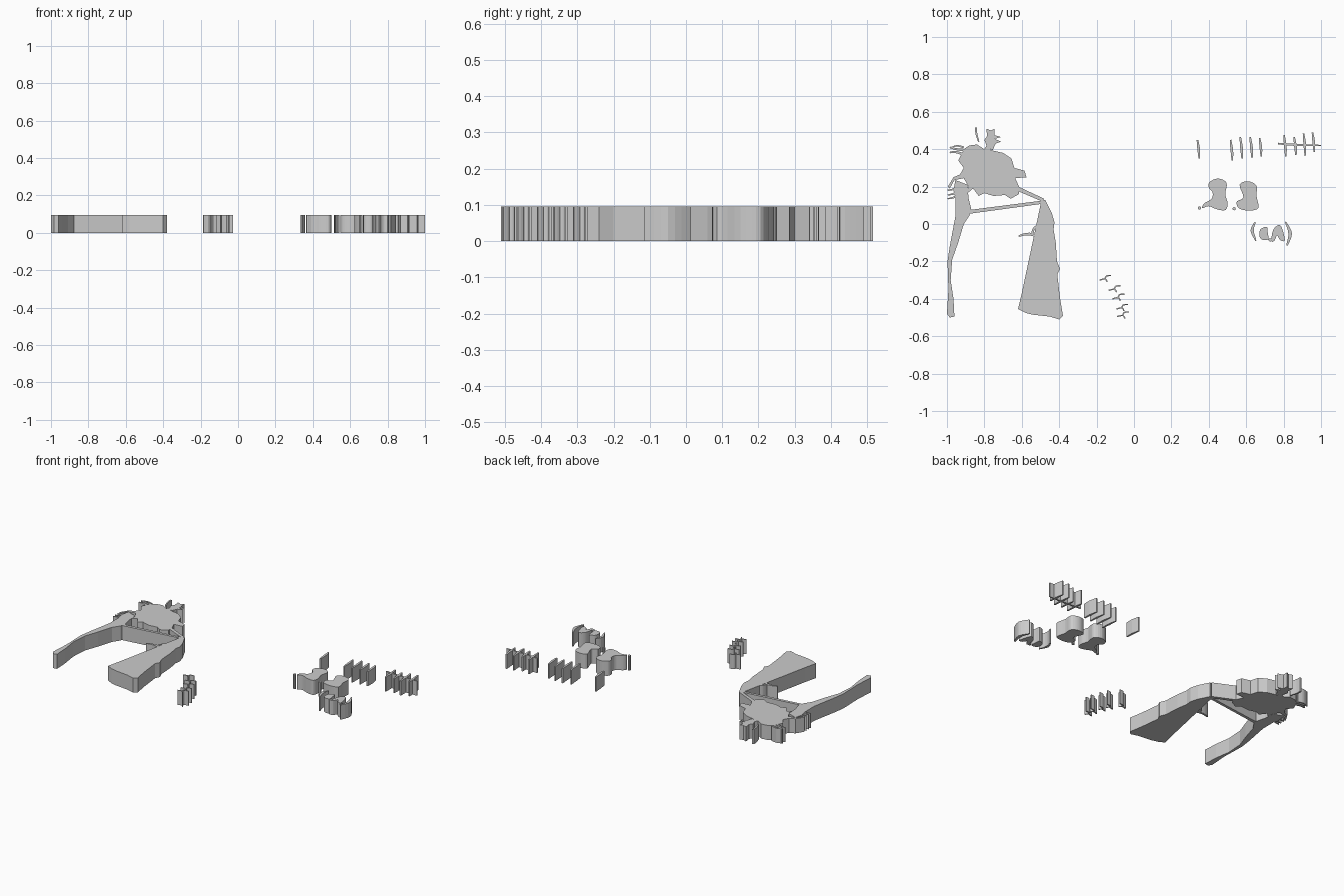
import bpy, bmesh, math
from mathutils import Vector

H = 0.095  # plate thickness


def smooth(pts, closed, n=4):
    """Catmull-Rom refinement of a few control points."""
    p = [Vector(q) for q in pts]
    k = len(p)
    out = []
    for i in range(k if closed else k - 1):
        if closed:
            a, b, c, d = (p[(i + j) % k] for j in (-1, 0, 1, 2))
        else:
            a, b, c, d = (p[min(max(i + j, 0), k - 1)] for j in (-1, 0, 1, 2))
        for s in range(n):
            t = s / n
            out.append(0.5 * (2 * b + (c - a) * t + (2 * a - 5 * b + 4 * c - d) * t * t
                              + (3 * b - a - 3 * c + d) * t ** 3))
    if not closed:
        out.append(p[-1])
    return out


def plate(name, outline):
    """Extrude a flat outline up to the plate thickness."""
    bm = bmesh.new()
    face = bm.faces.new([bm.verts.new((x, y, 0)) for x, y in outline])
    face.normal_update()
    if face.normal.z > 0:
        face.normal_flip()
    ext = bmesh.ops.extrude_face_region(bm, geom=[face], use_keep_orig=True)
    bmesh.ops.translate(bm, vec=(0, 0, H),
                        verts=[v for v in ext["geom"] if isinstance(v, bmesh.types.BMVert)])
    bmesh.ops.recalc_face_normals(bm, faces=bm.faces)
    bmesh.ops.triangulate(bm, faces=[f for f in bm.faces if len(f.verts) > 4])
    me = bpy.data.meshes.new(name)
    bm.to_mesh(me)
    bm.free()
    ob = bpy.data.objects.new(name, me)
    bpy.context.collection.objects.link(ob)
    return ob


def blob(name, pts):
    return plate(name, smooth(pts, True))


def stroke(name, pts, w0, w1=None, wm=None):
    """Thin ribbon along a path: end widths w0, w1 and middle width wm."""
    w1 = w0 if w1 is None else w1
    wm = (w0 + w1) / 2 if wm is None else wm
    path = smooth(pts, False)
    left, right = [], []
    last = len(path) - 1
    for i, p in enumerate(path):
        d = (path[min(i + 1, last)] - path[max(i - 1, 0)]).normalized()
        t = i / last
        w = w0 + (wm - w0) * 2 * t if t < 0.5 else wm + (w1 - wm) * (2 * t - 1)
        side = Vector((-d.y, d.x)) * w / 2
        left.append(p + side)
        right.append(p - side)
    return plate(name, left + right[::-1])


# ragged crown
plate("crown", [
    (-.91, .40), (-.88, .42), (-.84, .425), (-.80, .40), (-.785, .425), (-.765, .395),
    (-.70, .38), (-.655, .35), (-.64, .30), (-.585, .285), (-.575, .25), (-.635, .245),
    (-.615, .20), (-.615, .16), (-.66, .135), (-.69, .155), (-.75, .15), (-.80, .165), (-.83, .15),
    (-.86, .19), (-.89, .165), (-.885, .20), (-.91, .245), (-.96, .235), (-.985, .19),
    (-.995, .20), (-.965, .25), (-.93, .265), (-.91, .30), (-.94, .34), (-.925, .37)])

# tuft and twigs on the crown
plate("crown_tuft", [
    (-.785, .41), (-.80, .45), (-.785, .47), (-.79, .51), (-.765, .50), (-.745, .51),
    (-.745, .475), (-.71, .465), (-.745, .455), (-.71, .44), (-.74, .43), (-.755, .395)])
for i, (pts, w) in enumerate([
        ([(-.845, .515), (-.842, .48), (-.83, .44)], .012),
        ([(-.905, .395), (-.95, .40), (-.985, .41)], .014),
        ([(-.92, .375), (-.955, .385), (-.985, .382)], .014),
        ([(-.91, .41), (-.945, .418), (-.975, .41)], .010)]):
    stroke(f"crown_twig_{i}", pts, w, w * .6)

# bent trunk on the left with small side shoots
plate("trunk", [
    (-.955, .235), (-.89, .21), (-.885, .14), (-.87, .08), (-.88, .045), (-.91, 0),
    (-.94, -.10), (-.972, -.19), (-.98, -.30), (-.965, -.40), (-.96, -.495), (-.985, -.50),
    (-1, -.48), (-.992, -.35), (-.997, -.20), (-.985, -.12), (-.955, .04), (-.955, .14),
    (-.965, .18)])
for i, y in enumerate((.15, .17, .195)):
    stroke(f"trunk_shoot_{i}", [(-.945, y), (-.97, y - .01), (-.996, y - .015)], .012, .006)

# two bars joining crown and pillar
plate("lower_bar", [(-.88, .075), (-.49, .125), (-.475, .11), (-.88, .055)])
plate("upper_bar", [(-.63, .205), (-.48, .135), (-.49, .12), (-.63, .18)])

# tall tapering pillar
plate("pillar", [
    (-.495, .125), (-.475, .13), (-.44, .06), (-.425, .01), (-.43, -.03), (-.418, -.10),
    (-.412, -.20), (-.395, -.24), (-.41, -.27), (-.395, -.40), (-.38, -.49), (-.40, -.51),
    (-.45, -.495), (-.54, -.485), (-.58, -.475), (-.62, -.455), (-.60, -.37)])
stroke("pillar_twig", [(-.617, -.065), (-.58, -.055), (-.54, -.058), (-.515, -.08)], .008, .008, .016)
stroke("pillar_twig_fork", [(-.545, -.055), (-.535, -.025), (-.515, -.01)], .012)

# trail of small forked sprigs
for i, (x, y) in enumerate([(-.155, -.29), (-.105, -.345), (-.085, -.39), (-.065, -.445), (-.06, -.485)]):
    stroke(f"sprig_{i}", [(x - .03, y - .01), (x, y - .004), (x + .012, y - .02)], .007)
    stroke(f"sprig_fork_{i}", [(x, y - .004), (x + .008, y + .012), (x + .033, y + .015)], .007)

# upright slivers, four of them crossed by a bar
slivers = [(.343, .45, .35), (.52, .45, .34), (.572, .465, .35), (.625, .465, .355), (.675, .46, .36),
           (.806, .475, .36), (.86, .465, .37), (.91, .485, .365), (.958, .49, .385)]
for i, (x, top, low) in enumerate(slivers):
    stroke(f"sliver_{i}", [(x - .004, top), (x + .003, (top + low) / 2), (x + .006, low)], .008, .008, .015)
stroke("cross_bar", [(.77, .43), (.87, .423), (1, .42)], .009, .006, .012)

# rounded pads and dots
blob("hooked_pad", [
    (.405, .225), (.45, .243), (.495, .22), (.488, .16), (.50, .115), (.49, .075), (.445, .078),
    (.40, .095), (.365, .085), (.375, .11), (.415, .135), (.42, .17), (.40, .195)])
blob("waisted_pad", [
    (.565, .21), (.61, .228), (.655, .205), (.655, .15), (.665, .085), (.61, .072),
    (.56, .085), (.55, .12), (.585, .143)])
blob("small_pad", [(.71, -.015), (.675, -.03), (.672, -.07), (.69, -.085), (.718, -.082), (.715, -.045)])
blob("arched_pad", [
    (.735, -.09), (.745, -.03), (.78, -.005), (.80, -.05), (.805, -.09), (.78, -.085), (.765, -.062), (.75, -.09)])
for i, (x, y) in enumerate([(.35, .085), (.535, .082), (.728, -.085)]):
    r = .009
    plate(f"dot_{i}", [(x + r * math.cos(a * math.pi / 4), y + r * math.sin(a * math.pi / 4)) for a in range(8)])

# pair of curved slats
stroke("left_slat", [(.648, .01), (.632, -.035), (.652, -.09)], .006, .006, .018)
stroke("right_slat", [(.81, .012), (.835, -.05), (.818, -.115)], .006, .008, .02)
